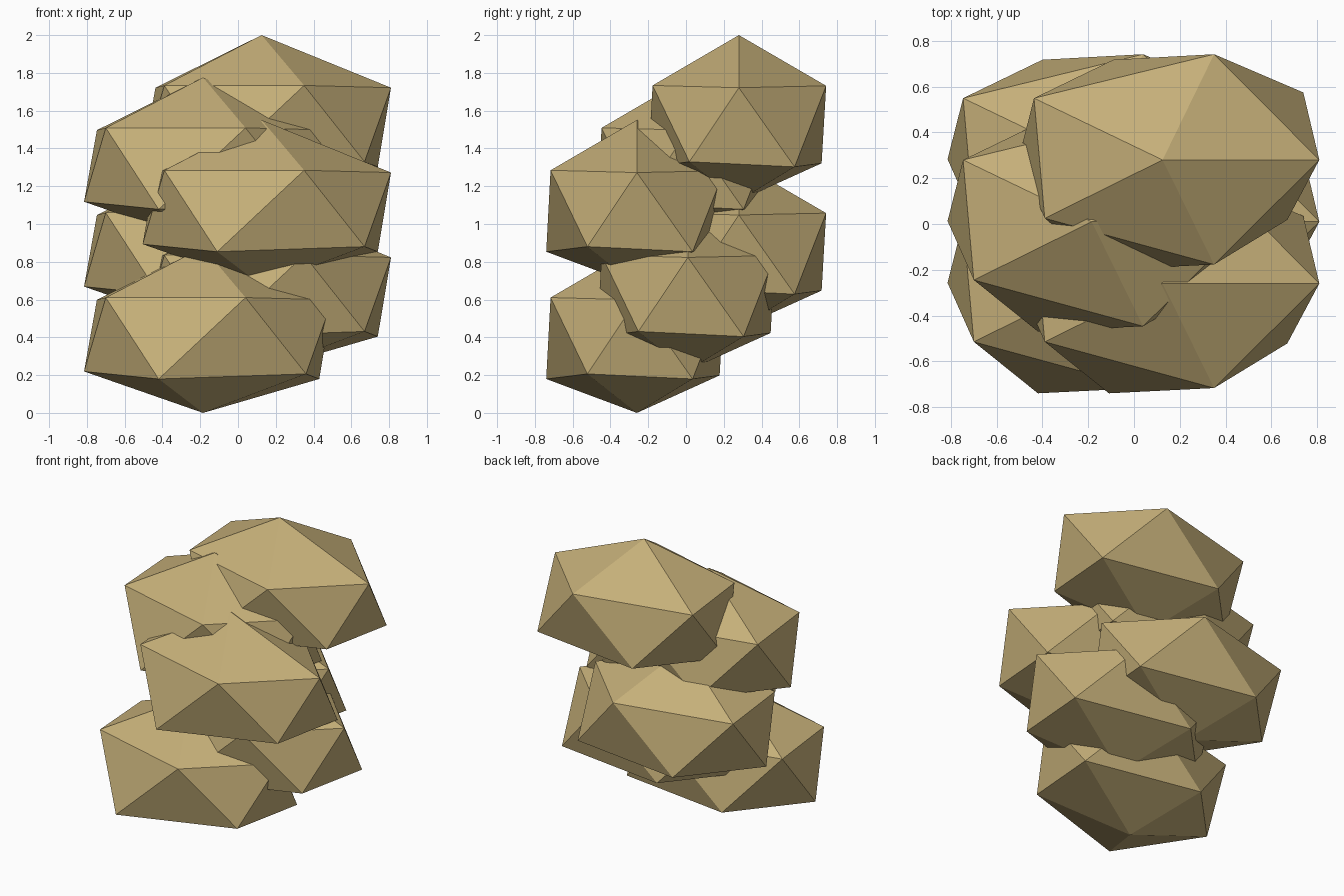
import bpy, bmesh
from mathutils import Vector

default = bpy.data.objects.get("Cube")
if default:
    bpy.data.objects.remove(default, do_unlink=True)

# One sandy colour for the whole pile
sand = bpy.data.materials.new("sand_tan")
sand.use_nodes = True
colour = (0.56, 0.43, 0.19, 1)
sand.diffuse_color = colour
sand.node_tree.nodes["Principled BSDF"].inputs["Base Color"].default_value = colour

# Faceted boulder: a squashed, slightly irregular twenty-sided stone
TIP_X = -0.03
HALF_HEIGHT = 0.4385
upper_ring = [(0.655, 0, 0.16), (0.195, 0.462, 0.17), (-0.592, 0.27, 0.16),
              (-0.545, -0.255, 0.172), (0.195, -0.457, 0.172)]
lower_ring = [(0.585, 0.295, -0.259), (-0.245, 0.438, -0.24), (-0.66, 0.003, -0.219),
              (-0.265, -0.48, -0.259), (0.515, -0.262, -0.232)]

bm = bmesh.new()
top = bm.verts.new((TIP_X, 0, HALF_HEIGHT))
bottom = bm.verts.new((TIP_X, 0, -HALF_HEIGHT))
upper = [bm.verts.new(p) for p in upper_ring]
lower = [bm.verts.new(p) for p in lower_ring]
for i in range(5):
    j = (i + 1) % 5
    bm.faces.new((top, upper[i], upper[j]))
    bm.faces.new((upper[i], lower[i], upper[j]))
    bm.faces.new((upper[j], lower[i], lower[j]))
    bm.faces.new((bottom, lower[j], lower[i]))
bmesh.ops.recalc_face_normals(bm, faces=bm.faces[:])
boulder = bpy.data.meshes.new("boulder")
bm.to_mesh(boulder)
bm.free()
boulder.materials.append(sand)

# Stack of six: sides alternate, depth steps front, middle, back
for level in range(6):
    stone = bpy.data.objects.new(f"boulder_{level + 1}", boulder)
    stone.location = Vector((0.155 if level % 2 else -0.155,
                             0.01 + 0.27 * (level % 3 - 1),
                             HALF_HEIGHT + 0.2246 * level))
    bpy.context.collection.objects.link(stone)
